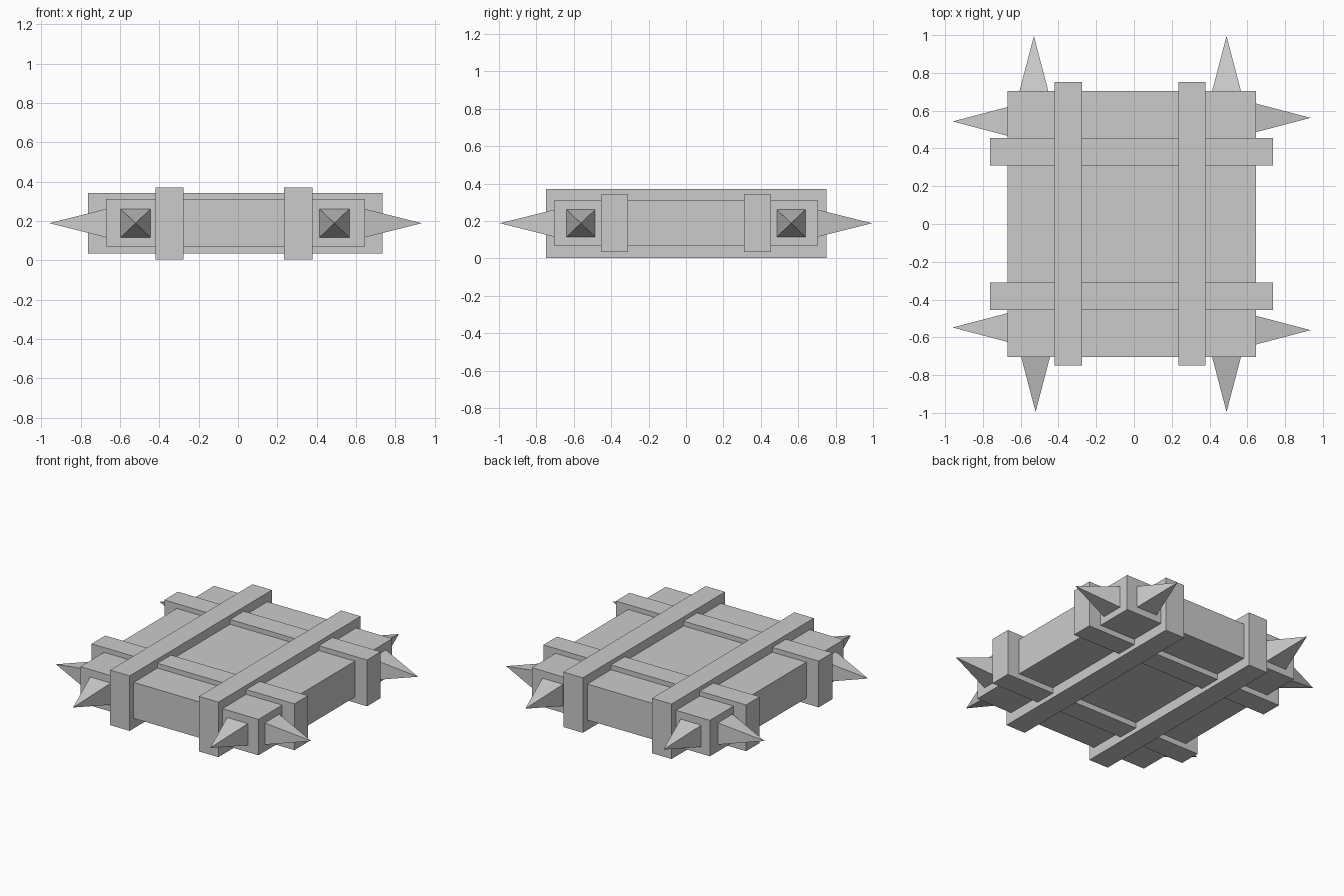
import bpy, bmesh, math
from mathutils import Matrix, Vector

if "Cube" in bpy.data.objects:
    bpy.data.objects.remove(bpy.data.objects["Cube"])

MID_Z = 0.188


def finish(bm, name):
    mesh = bpy.data.meshes.new(name)
    bmesh.ops.recalc_face_normals(bm, faces=bm.faces)
    bm.to_mesh(mesh)
    bm.free()
    obj = bpy.data.objects.new(name, mesh)
    bpy.context.collection.objects.link(obj)
    return obj


def box(name, x0, x1, y0, y1, z0, z1):
    bm = bmesh.new()
    mid = Vector((x0 + x1, y0 + y1, z0 + z1)) / 2
    size = Matrix.Diagonal((x1 - x0, y1 - y0, z1 - z0, 1))
    bmesh.ops.create_cube(bm, size=1, matrix=Matrix.Translation(mid) @ size)
    return finish(bm, name)


def spike(name, base, direction, length, width=0.152, height=0.145):
    # four-sided pyramid, square base aligned with the slab edge
    bm = bmesh.new()
    bmesh.ops.create_cone(bm, cap_ends=True, segments=4, radius1=math.sqrt(0.5),
                          radius2=0, depth=1,
                          matrix=Matrix.Rotation(math.pi / 4, 4, 'Z'))
    bmesh.ops.remove_doubles(bm, verts=bm.verts, dist=1e-5)
    d, up = Vector(direction), Vector((0, 0, 1))
    side = up.cross(d)
    base = Vector(base)
    for v in bm.verts:
        x, y = round(v.co.x, 4), round(v.co.y, 4)
        v.co = base + side * x * width + up * y * height + d * (v.co.z + 0.5) * length
    return finish(bm, name)


# main slab
box("slab", -0.67, 0.645, -0.705, 0.705, 0.07, 0.31)

# long bands running front to back
for side, x in (("left", -0.348), ("right", 0.307)):
    box(f"long_band_{side}", x - 0.072, x + 0.072, -0.748, 0.752, 0.003, 0.37)

# cross bands running left to right
for side, y in (("front", -0.383), ("back", 0.383)):
    box(f"cross_band_{side}", -0.762, 0.735, y - 0.072, y + 0.072, 0.033, 0.342)

# spikes on the front and back edges
for s, x_left, end in ((-1, -0.521, "front"), (1, -0.53, "back")):
    for side, x in (("left", x_left), ("right", 0.49)):
        spike(f"{end}_spike_{side}", (x, s * 0.705, MID_Z), (0, s, 0), 0.29)

# spikes on the left and right edges
for s, x, ys, side in ((-1, -0.67, (-0.548, 0.543), "left"),
                       (1, 0.645, (-0.562, 0.562), "right")):
    for end, y in zip(("front", "back"), ys):
        spike(f"{side}_spike_{end}", (x, y, MID_Z), (s, 0, 0), 0.29)
